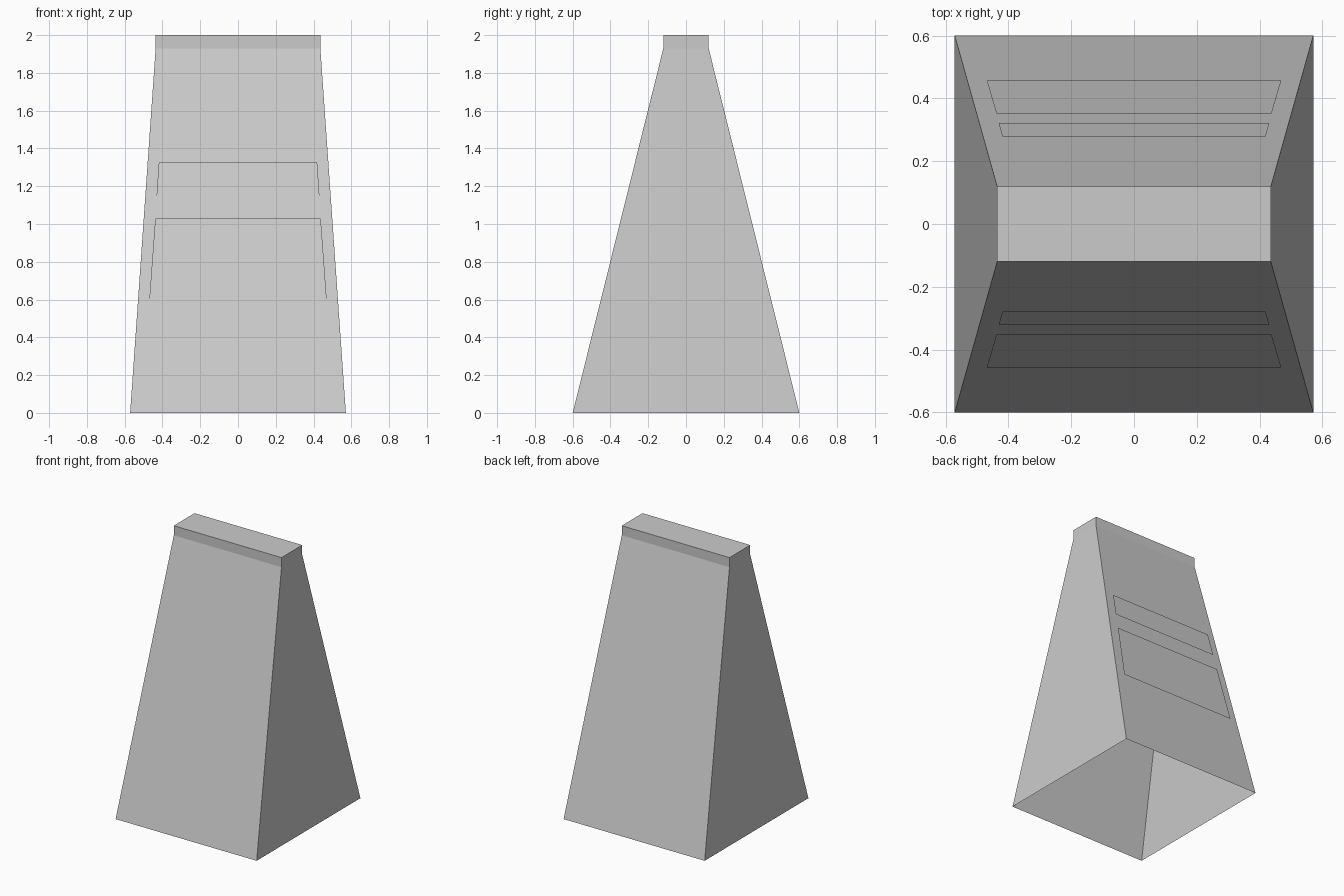
import bpy

if "Cube" in bpy.data.objects:
    bpy.data.objects.remove(bpy.data.objects["Cube"])

# One flat colour
grey = bpy.data.materials.new("light_grey")
grey.diffuse_color = (0.6, 0.6, 0.6, 1)
grey.use_nodes = True
grey.node_tree.nodes["Principled BSDF"].inputs["Base Color"].default_value = grey.diffuse_color

NECK_Z = 1.93                       # where the slope ends and the cap begins
BASE_X, BASE_Y = 0.571, 0.6         # half sizes at the floor
TOP_X, TOP_Y = 0.436, 0.12          # half sizes at the cap


def make_part(name, verts, faces):
    mesh = bpy.data.meshes.new(name)
    mesh.from_pydata(verts, [], faces)
    mesh.materials.append(grey)
    obj = bpy.data.objects.new(name, mesh)
    bpy.context.collection.objects.link(obj)
    return obj


def ring(x, y, z):
    return [(-x, -y, z), (x, -y, z), (x, y, z), (-x, y, z)]


# Tapered hollow shell with a straight cap, open at the bottom
verts = ring(BASE_X, BASE_Y, 0) + ring(TOP_X, TOP_Y, NECK_Z) + ring(TOP_X, TOP_Y, 2)
faces = [(r + i, r + (i + 1) % 4, r + 4 + (i + 1) % 4, r + 4 + i)
         for r in (0, 4) for i in range(4)]
make_part("sign_body", verts, faces + [(8, 9, 10, 11)])


def wall_y(z):
    return BASE_Y + (TOP_Y - BASE_Y) * z / NECK_Z


# Thin sign panels lying just off the sloped front and back
PANELS = {"large_panel": (0.605, 1.028, 0.469, 0.438),
          "small_panel": (1.15, 1.325, 0.431, 0.419)}
for name, (z0, z1, x0, x1) in PANELS.items():
    for side, s in (("front", -1), ("back", 1)):
        y0, y1 = s * (wall_y(z0) + 0.008), s * (wall_y(z1) + 0.008)
        quad = [(s * x0, y0, z0), (-s * x0, y0, z0),
                (-s * x1, y1, z1), (s * x1, y1, z1)]
        make_part(f"{side}_{name}", quad, [(0, 1, 2, 3)])
